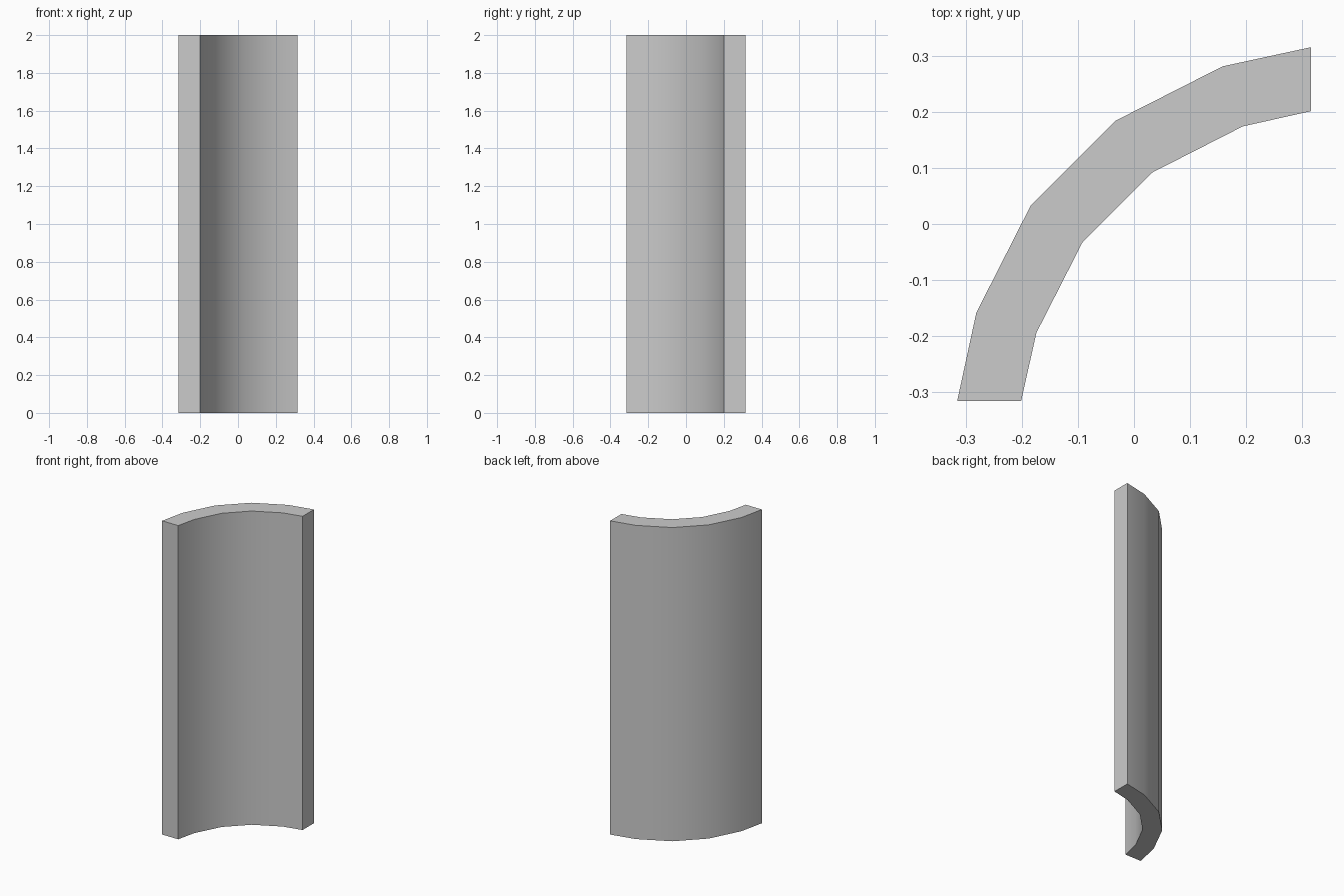
import bpy, bmesh, math

if "Cube" in bpy.data.objects:
    bpy.data.objects.remove(bpy.data.objects["Cube"])

HEIGHT = 2.0

def mirrored(half):
    # The arc is symmetric about the diagonal y = -x
    return half + [(-y, -x) for x, y in reversed(half)]

# Plan of the curved panel
outer = mirrored([(-0.315, -0.315), (-0.281, -0.158), (-0.184, 0.033)])
inner = mirrored([(-0.201, -0.315), (-0.174, -0.194), (-0.092, -0.033)])

# Bottom face strip between the two arcs, extruded upward
bm = bmesh.new()
o = [bm.verts.new((x, y, 0)) for x, y in outer]
i = [bm.verts.new((x, y, 0)) for x, y in inner]
faces = [bm.faces.new((o[k], o[k + 1], i[k + 1], i[k])) for k in range(len(o) - 1)]
top = bmesh.ops.extrude_face_region(bm, geom=faces, use_keep_orig=True)
verts = [g for g in top["geom"] if isinstance(g, bmesh.types.BMVert)]
bmesh.ops.translate(bm, verts=verts, vec=(0, 0, HEIGHT))
bmesh.ops.recalc_face_normals(bm, faces=bm.faces)

mesh = bpy.data.meshes.new("curved_panel")
bm.to_mesh(mesh)
bm.free()
panel = bpy.data.objects.new("curved_panel", mesh)
bpy.context.collection.objects.link(panel)

# Smooth curved sides, sharp rims
bpy.context.view_layer.objects.active = panel
panel.select_set(True)
bpy.ops.object.shade_smooth_by_angle(angle=math.radians(30))
